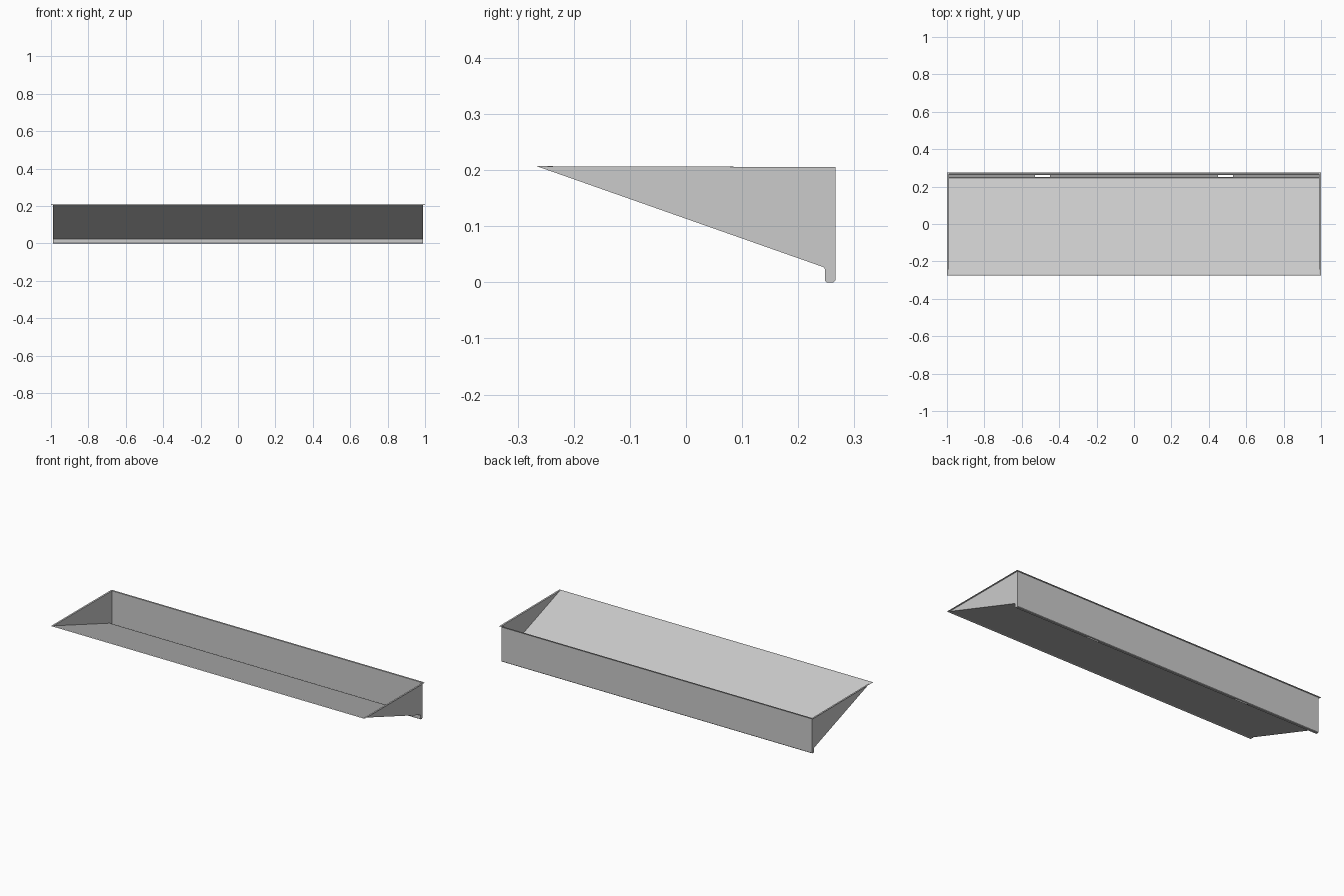
import bpy, bmesh

if "Cube" in bpy.data.objects:
    bpy.data.objects.remove(bpy.data.objects["Cube"])

X, Y, F = 0.99, 0.266, 0.01          # half width, half depth, rim width
Z0, Z1 = 0.207, 0.2055               # rim height at front and back

# Side profile of the sheet: front edge, sloped floor, drain channel, back wall
profile = [(-Y, Z0), (0.244, 0.0275), (0.247, 0.025), (0.248, 0.021),
           (0.248, 0.003), (0.251, 0.0), (0.263, 0.0), (Y, 0.003), (Y, Z1)]
CHANNEL = 5                          # index of the channel-bottom segment


def make(name, build):
    bm = bmesh.new()
    build(bm)
    bmesh.ops.remove_doubles(bm, verts=bm.verts, dist=1e-5)
    bmesh.ops.recalc_face_normals(bm, faces=bm.faces)
    me = bpy.data.meshes.new(name)
    bm.to_mesh(me)
    bm.free()
    ob = bpy.data.objects.new(name, me)
    bpy.context.collection.objects.link(ob)
    return ob


def poly(bm, pts):
    return bm.faces.new([bm.verts.new(p) for p in pts])


# Trough: profile swept along x, with two drain slots left open in the channel
def trough(bm):
    for i, (a, b) in enumerate(zip(profile, profile[1:])):
        spans = [(-X, X)]
        if i == CHANNEL:
            spans = [(-X, -0.53), (-0.45, 0.45), (0.53, X)]
        for l, r in spans:
            poly(bm, [(l, *a), (r, *a), (r, *b), (l, *b)])
    # Narrow strips in front of and behind each slot
    for c in (-0.49, 0.49):
        for y0, y1 in ((0.251, 0.252), (0.262, 0.263)):
            poly(bm, [(c - .04, y0, 0), (c + .04, y0, 0),
                      (c + .04, y1, 0), (c - .04, y1, 0)])
    # End panels
    for s in (-X, X):
        poly(bm, [(s, y, z) for y, z in profile])


# Flat rim turned outwards round the open top
def rim(bm):
    inner = [(-X, -Y, Z0), (X, -Y, Z0), (X, Y, Z1), (-X, Y, Z1)]
    outer = [(x + (F if x > 0 else -F), y + (F if y > 0 else -F), z)
             for x, y, z in inner]
    for i in range(4):
        j = (i + 1) % 4
        poly(bm, [inner[i], outer[i], outer[j], inner[j]])


make("trough", trough)
make("rim", rim)
